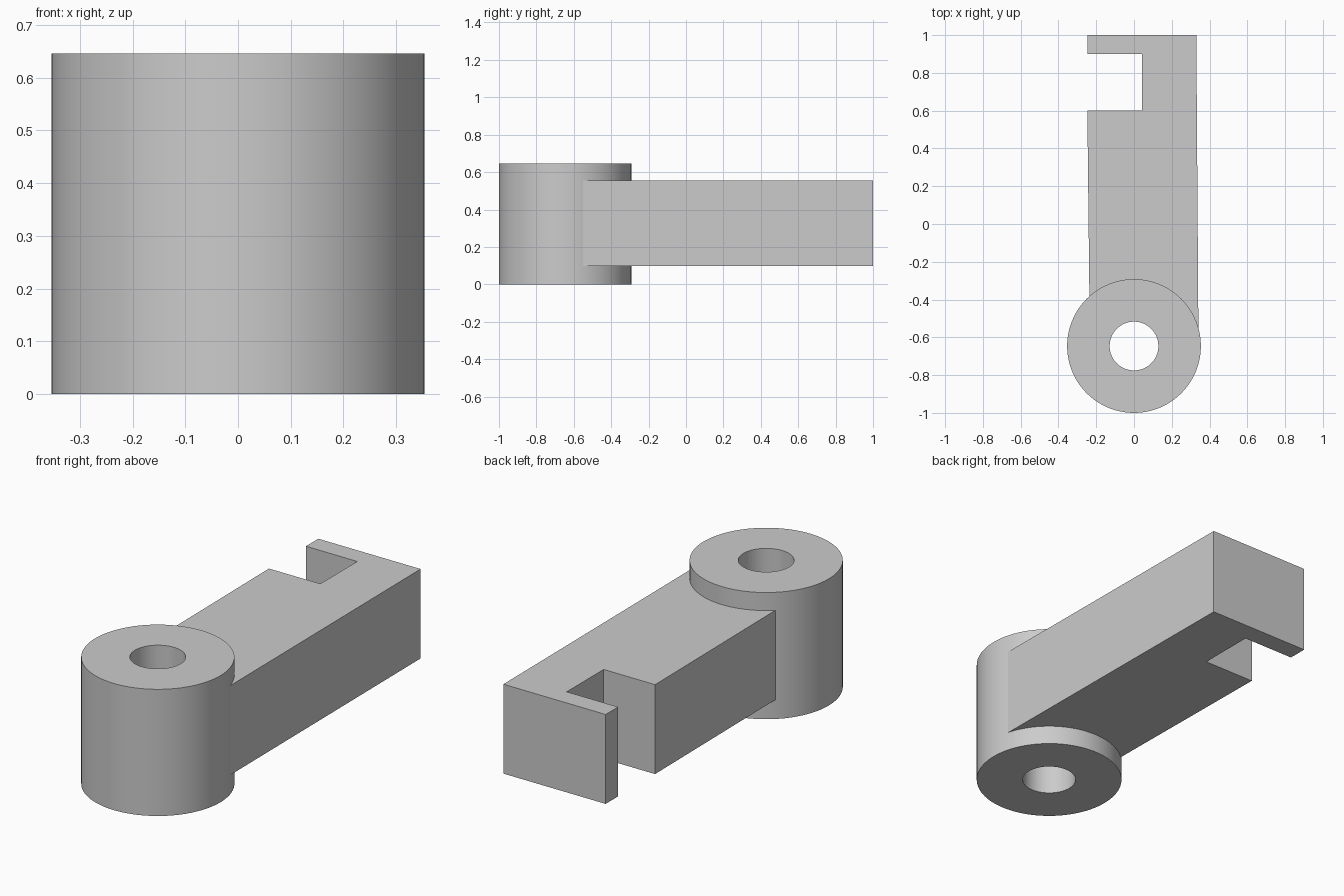
import bpy, bmesh
from math import cos, sin, tau, radians

cube = bpy.data.objects.get("Cube")
if cube:
    bpy.data.objects.remove(cube)

grey = bpy.data.materials.new("plain grey")
grey.use_nodes = True
colour = (0.6, 0.6, 0.6, 1)
grey.diffuse_color = colour
grey.node_tree.nodes["Principled BSDF"].inputs["Base Color"].default_value = colour


def add_object(name, bm):
    bmesh.ops.recalc_face_normals(bm, faces=bm.faces[:])
    mesh = bpy.data.meshes.new(name)
    bm.to_mesh(mesh)
    bm.free()
    mesh.materials.append(grey)
    obj = bpy.data.objects.new(name, mesh)
    bpy.context.collection.objects.link(obj)
    return obj


# Hub: a rectangular wall section swept round the pivot axis
PIVOT_Y, OUTER, BORE, HEIGHT, SIDES = -0.646, 0.354, 0.129, 0.646, 96
section = [(BORE, 0), (OUTER, 0), (OUTER, HEIGHT), (BORE, HEIGHT)]
bm = bmesh.new()
rings = []
for i in range(SIDES):
    a = tau * i / SIDES
    rings.append([bm.verts.new((r * cos(a), PIVOT_Y + r * sin(a), z)) for r, z in section])
for i, ring in enumerate(rings):
    after = rings[(i + 1) % SIDES]
    for j in range(4):
        k = (j + 1) % 4
        bm.faces.new((ring[j], after[j], after[k], ring[k]))
hub = add_object("pivot_hub", bm)

# Arm: slotted outline extruded upward, its root buried in the hub wall
outline = [(0.341, -0.565), (0.33, 1), (-0.247, 1), (-0.247, 0.9), (0.043, 0.9),
           (0.043, 0.602), (-0.247, 0.602), (-0.236, -0.4), (0.1, -0.45)]
bm = bmesh.new()
base = bm.faces.new([bm.verts.new((x, y, 0.098)) for x, y in outline])
top = bmesh.ops.extrude_face_region(bm, geom=[base])["geom"]
bmesh.ops.translate(bm, vec=(0, 0, 0.456),
                    verts=[v for v in top if isinstance(v, bmesh.types.BMVert)])
add_object("slotted_arm", bm)

# Round the hub's shading while keeping its rims crisp
bpy.ops.object.select_all(action="DESELECT")
hub.select_set(True)
bpy.context.view_layer.objects.active = hub
bpy.ops.object.shade_smooth_by_angle(angle=radians(30))
